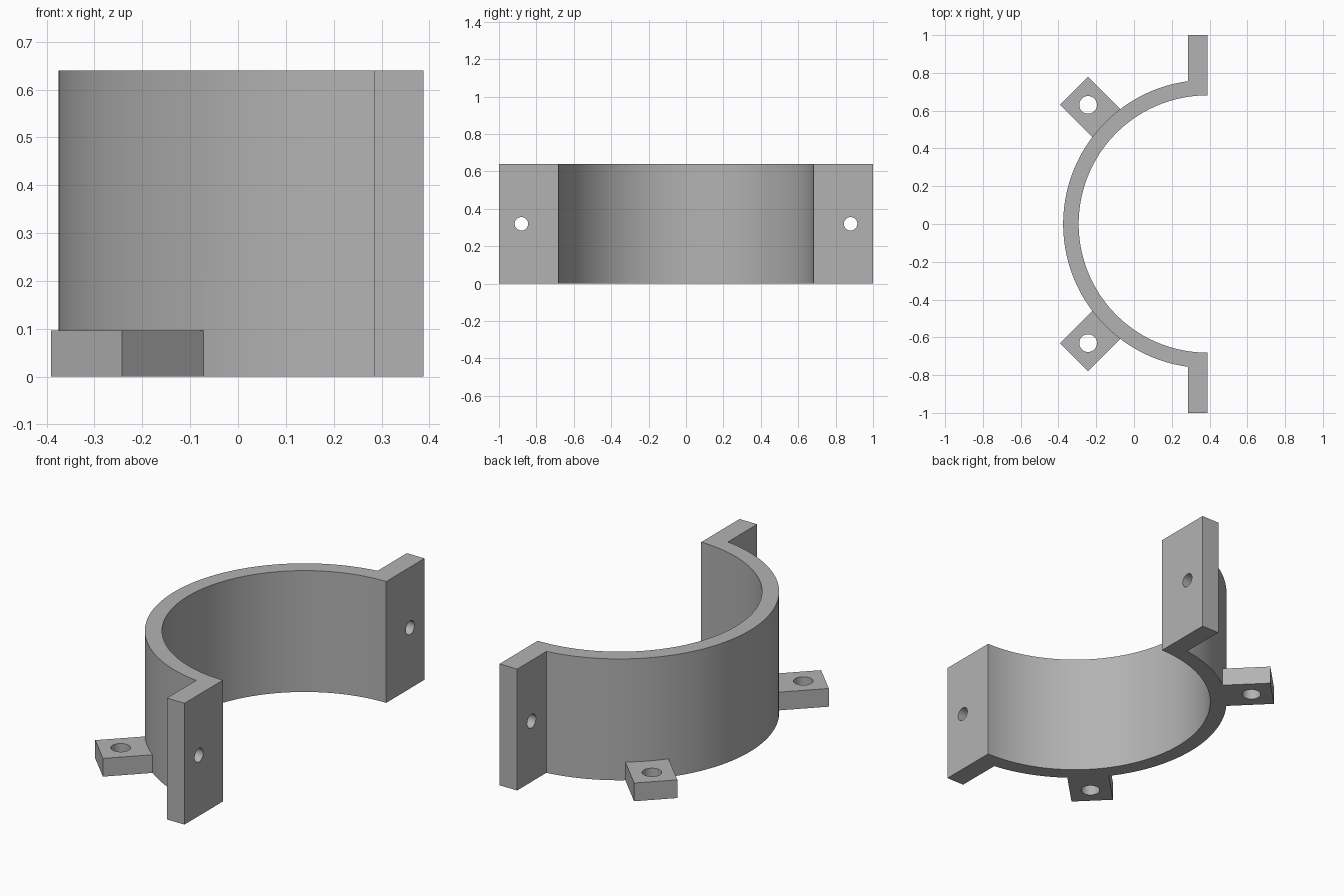
import bpy, bmesh, math
from mathutils import Matrix, Vector

if "Cube" in bpy.data.objects:
    bpy.data.objects.remove(bpy.data.objects["Cube"])

CX, R_IN, R_OUT, H = 0.388, 0.681, 0.763, 0.64   # ring centre, radii, height
FLANGE_X, TAB_H = 0.285, 0.096

grey = bpy.data.materials.new("plain grey")
grey.diffuse_color = (0.45, 0.45, 0.45, 1)
grey.use_nodes = True
grey.node_tree.nodes["Principled BSDF"].inputs["Base Color"].default_value = grey.diffuse_color


def prism(name, pts, height):
    """Extrude a flat outline upward from z = 0."""
    bm = bmesh.new()
    face = bm.faces.new([bm.verts.new((x, y, 0)) for x, y in pts])
    ext = bmesh.ops.extrude_face_region(bm, geom=[face])
    bmesh.ops.translate(bm, vec=(0, 0, height),
                        verts=[v for v in ext["geom"] if isinstance(v, bmesh.types.BMVert)])
    bmesh.ops.recalc_face_normals(bm, faces=bm.faces)
    return finish(name, bm)


def cylinder(name, radius, depth, matrix):
    bm = bmesh.new()
    bmesh.ops.create_cone(bm, cap_ends=True, segments=32, radius1=radius,
                          radius2=radius, depth=depth, matrix=matrix)
    return finish(name, bm)


def finish(name, bm):
    mesh = bpy.data.meshes.new(name)
    bm.to_mesh(mesh)
    bm.free()
    mesh.materials.append(grey)
    ob = bpy.data.objects.new(name, mesh)
    bpy.context.collection.objects.link(ob)
    return ob


def combine(target, other, operation):
    """Apply a boolean and discard the helper."""
    mod = target.modifiers.new("boolean", "BOOLEAN")
    mod.operation, mod.object, mod.solver = operation, other, "EXACT"
    bpy.context.view_layer.objects.active = target
    bpy.ops.object.modifier_apply(modifier=mod.name)
    bpy.data.objects.remove(other)


def arc(radius, a0, a1, n=72):
    return [(CX + radius * math.cos(a0 + (a1 - a0) * i / n),
             radius * math.sin(a0 + (a1 - a0) * i / n)) for i in range(n + 1)]


# half-ring clamp with a flat flange at each end
a = math.acos((FLANGE_X - CX) / R_OUT)
outline = (arc(R_IN, 1.5 * math.pi, 0.5 * math.pi) + [(CX, 1), (FLANGE_X, 1)]
           + arc(R_OUT, a, 2 * math.pi - a) + [(FLANGE_X, -1), (CX, -1)])
clamp = prism("half_ring_clamp", outline, H)

for side in (1, -1):
    # mounting tab, pointing diagonally away from the ring
    out = Vector((-1, side)).normalized()
    across = Vector((-out.y, out.x))
    corners = [Vector((CX, 0)) + out * r + across * w
               for r, w in ((0.72, -0.105), (0.997, -0.105), (0.997, 0.105), (0.72, 0.105))]
    combine(clamp, prism("mounting_tab", corners, TAB_H), "UNION")

    # vertical hole in the tab
    hole = Vector((CX, 0)) + out * 0.892
    combine(clamp, cylinder("tab_hole", 0.047, 0.4,
                            Matrix.Translation((hole.x, hole.y, 0.05))), "DIFFERENCE")

    # bolt hole through the flange
    combine(clamp, cylinder("flange_hole", 0.036, 0.4,
                            Matrix.Translation((0.34, side * 0.88, H / 2))
                            @ Matrix.Rotation(math.pi / 2, 4, "Y")), "DIFFERENCE")

clamp.select_set(True)
bpy.context.view_layer.objects.active = clamp
bpy.ops.object.shade_smooth_by_angle(angle=math.radians(25))
